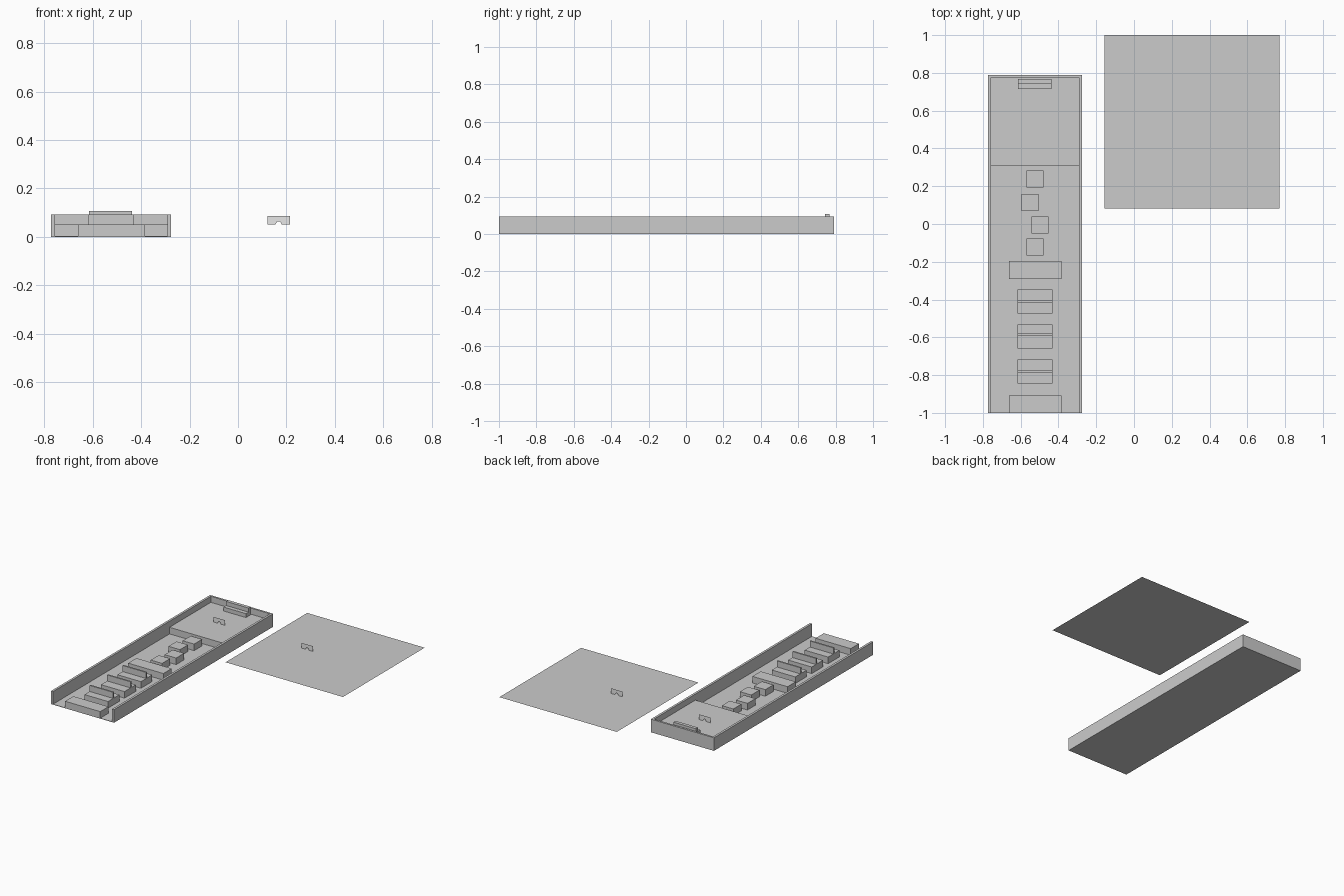
import bpy
import bmesh

cube = bpy.data.objects.get("Cube")
if cube:
    bpy.data.objects.remove(cube, do_unlink=True)


def material(name, rgb):
    mat = bpy.data.materials.new(name)
    mat.use_nodes = True
    mat.diffuse_color = (*rgb, 1)
    mat.node_tree.nodes["Principled BSDF"].inputs["Base Color"].default_value = (*rgb, 1)
    return mat


grey = material("light grey", (0.6, 0.6, 0.6))
white = material("white", (0.95, 0.95, 0.95))


def finish(name, bm, mat):
    mesh = bpy.data.meshes.new(name)
    bm.to_mesh(mesh)
    bm.free()
    mesh.materials.append(mat)
    obj = bpy.data.objects.new(name, mesh)
    bpy.context.collection.objects.link(obj)
    return obj


def box(name, x, y, z, mat=grey):
    """Box from (low, high) ranges on each axis."""
    bm = bmesh.new()
    bmesh.ops.create_cube(bm, size=1)
    for v in bm.verts:
        v.co = [lo + (c + 0.5) * (hi - lo) for c, (lo, hi) in zip(v.co, (x, y, z))]
    return finish(name, bm, mat)


def sheet(name, points, mat):
    bm = bmesh.new()
    bm.faces.new([bm.verts.new(p) for p in points])
    return finish(name, bm, mat)


# Key levels and edges
LEFT, RIGHT = -0.773, -0.276
IN_LEFT, IN_RIGHT = -0.757, -0.292
FRONT, BACK, IN_BACK = -1.0, 0.79, 0.776
FLOOR, STEP, WALL = 0.003, 0.05, 0.093

# Open-fronted tray
box("floor", (LEFT, RIGHT), (FRONT, BACK), (0, FLOOR))
box("right_wall", (LEFT, IN_LEFT), (FRONT, BACK), (0, WALL))
box("left_wall", (IN_RIGHT, RIGHT), (FRONT, BACK), (0, WALL))
box("back_wall", (IN_LEFT, IN_RIGHT), (IN_BACK, BACK), (0, WALL))
box("back_platform", (IN_LEFT, IN_RIGHT), (0.311, IN_BACK), (0, STEP))

# Wide blocks across the aisle
for i, y in enumerate((FRONT, -0.29)):
    box(f"wide_block_{i + 1}", (-0.662, -0.385), (y, y + 0.093), (0, STEP))

# Double benches with a thin upright divider
for i, (y0, d0, y1) in enumerate(((-0.845, -0.787, -0.718),
                                  (-0.66, -0.591, -0.533),
                                  (-0.475, -0.416, -0.348))):
    span = (-0.617, -0.432)
    box(f"bench_seat_{i + 1}", span, (y0, y1), (0, STEP))
    box(f"bench_divider_{i + 1}", span, (d0, d0 + 0.011), (STEP, WALL))

# Staggered stepping blocks
for i, (x, y) in enumerate(((-0.57, 0.192), (-0.596, 0.07),
                            (-0.543, -0.049), (-0.57, -0.168))):
    box(f"stepping_block_{i + 1}", (x, x + 0.09), (y, y + 0.09), (0, STEP))

# Raised seat on the platform
box("end_seat", (-0.615, -0.438), (0.715, 0.744), (STEP, 0.078))
box("end_seat_back", (-0.615, -0.438), (0.744, 0.768), (STEP, 0.107))

# Detached flat ground sheet
sheet("ground_sheet", [(-0.155, 0.081, STEP), (0.77, 0.081, STEP),
                       (0.77, 1, STEP), (-0.155, 1, STEP)], grey)

# Small upright panels with a peaked notch at the foot
for name, cx in (("sheet_panel", 0.168), ("platform_panel", -0.525)):
    outline = [(-0.046, 0), (-0.014, 0), (-0.005, 0.014), (0.005, 0.014),
               (0.014, 0), (0.046, 0), (0.046, 0.037), (-0.046, 0.037)]
    sheet(name, [(cx + x, 0.54, STEP + z) for x, z in outline], white)
